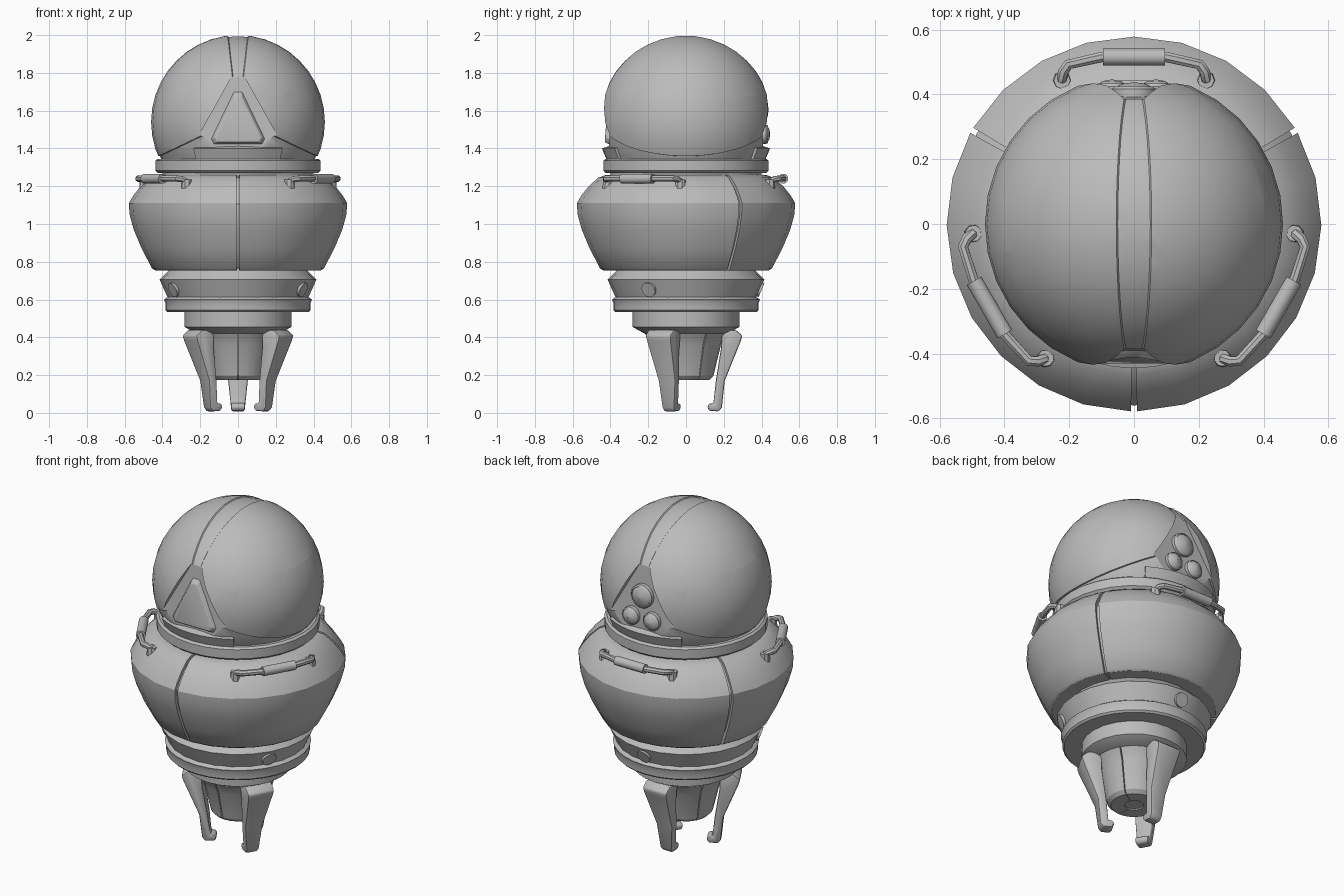
import bpy, bmesh, math
from mathutils import Vector, Matrix

if "Cube" in bpy.data.objects:
    bpy.data.objects.remove(bpy.data.objects["Cube"])

grey = bpy.data.materials.new("mid_grey")
grey.diffuse_color = (0.5, 0.5, 0.5, 1)
grey.use_nodes = True
grey.node_tree.nodes["Principled BSDF"].inputs["Base Color"].default_value = grey.diffuse_color
TRI = (90, 210, 330)      # directions of claws, handles and buttons
SEAMS = (-90, 30, 150)    # directions of the panel gaps


def finish(name, bm, angle=30, bevel=0, cutters=()):
    bmesh.ops.recalc_face_normals(bm, faces=bm.faces[:])
    me = bpy.data.meshes.new(name)
    bm.to_mesh(me)
    bm.free()
    ob = bpy.data.objects.new(name, me)
    bpy.context.collection.objects.link(ob)
    me.materials.append(grey)
    bpy.ops.object.select_all(action='DESELECT')
    ob.select_set(True)
    bpy.context.view_layer.objects.active = ob
    for c in cutters:
        m = ob.modifiers.new("cut", 'BOOLEAN')
        m.operation, m.object, m.solver = 'DIFFERENCE', c, 'EXACT'
        bpy.ops.object.modifier_apply(modifier=m.name)
    if bevel:
        m = ob.modifiers.new("bevel", 'BEVEL')
        m.width, m.segments, m.limit_method = bevel, 2, 'ANGLE'
        bpy.ops.object.modifier_apply(modifier=m.name)
    bpy.ops.object.shade_smooth_by_angle(angle=math.radians(angle))
    return ob


def revolve(name, prof, a0=0, a1=360, n=24, angle=30, bevel=0):
    """Spin a closed (radius, z) section between two angles."""
    bm = bmesh.new()
    full = a1 - a0 == 360
    rings = []
    for i in range(n if full else n + 1):
        a = math.radians(a0 + (a1 - a0) * i / n)
        rings.append([bm.verts.new((r * math.cos(a), r * math.sin(a), z)) for r, z in prof])
    k = len(prof)
    for i in range(n):
        p, q = rings[i], rings[(i + 1) % len(rings)]
        for j in range(k):
            bm.faces.new((p[j], q[j], q[(j + 1) % k], p[(j + 1) % k]))
    if not full:
        bm.faces.new(rings[0])
        bm.faces.new(rings[-1][::-1])
    return finish(name, bm, angle, bevel)


def loft(bm, a, b):
    """Close a solid between two matching outlines."""
    va, vb = [bm.verts.new(p) for p in a], [bm.verts.new(p) for p in b]
    bm.faces.new(va)
    bm.faces.new(vb[::-1])
    for i in range(len(va)):
        j = (i + 1) % len(va)
        bm.faces.new((va[i], vb[i], vb[j], va[j]))


def turn(bm, deg):
    bmesh.ops.rotate(bm, verts=bm.verts[:], matrix=Matrix.Rotation(math.radians(deg), 3, 'Z'))


def panel_y(z):
    return 0.385 + (1.78 - z) * 0.065


# Head: a sphere with a sunk top strip, a sunk base and a triangular recess front and back
outline = [(-.03, 1.785), (.03, 1.785), (.212, 1.46), (.17, 1.385), (-.17, 1.385), (-.212, 1.46)]
cutters = []
for s in (-1, 1):
    bm = bmesh.new()
    loft(bm, [(x, s * panel_y(z), z) for x, z in outline], [(x, s * .7, z) for x, z in outline])
    c = finish("recess_cutter", bm)
    c.hide_render = True
    c.hide_set(True)
    cutters.append(c)

bm = bmesh.new()
bmesh.ops.create_uvsphere(bm, u_segments=32, v_segments=20, radius=0.46)
bmesh.ops.translate(bm, verts=bm.verts[:], vec=(0, 0, 1.54))
for s in (-1, 1):
    for co, no in (((s * .03, 0, 1.78), (s, 0, -.114)), ((s * .21, 0, 1.46), (s * .476, 0, 1))):
        bmesh.ops.bisect_plane(bm, geom=bm.verts[:] + bm.edges[:] + bm.faces[:],
                               plane_co=co, plane_no=no, dist=1e-5)
strip, base = [], []
for f in bm.faces:
    c = f.calc_center_median()
    if c.z > 1.6 and abs(c.x) < .03 + (c.z - 1.78) * .114:
        strip.append(f)
    elif c.z < 1.46 - (abs(c.x) - .21) * .476 and c.z < 1.56:
        base.append(f)
bmesh.ops.inset_region(bm, faces=strip, thickness=.004, depth=-.006)
bmesh.ops.inset_region(bm, faces=base, thickness=.004, depth=-.008)
finish("head", bm, 25, cutters=cutters)

# Raised plate in the front recess
plate = [(-.022, 1.705), (.022, 1.705), (.145, 1.45), (.13, 1.42), (-.13, 1.42), (-.145, 1.45)]
bm = bmesh.new()
loft(bm, [(x, -panel_y(z) + .005, z) for x, z in plate],
     [(x * .85, -panel_y(z) - .022, 1.51 + (z - 1.51) * .85) for x, z in plate])
finish("front_plate", bm, 25, .004)

# Three domed lenses in the back recess
for x, z, r in ((0, 1.605, .068), (-.068, 1.475, .052), (.068, 1.475, .052)):
    ob = revolve("lens", [(0.001, -.02), (r, -.02), (r, .02), (r * .88, .028),
                          (r * .85, .024), (r * .55, .036), (0.001, .041)], n=20)
    ob.matrix_world = Matrix.Translation((x, panel_y(z), z)) @ Matrix.Rotation(-math.pi / 2, 4, 'X')

# Lips under the recesses, and the neck rings
for a in (-90, 90):
    revolve("neck_lip", [(.36, 1.33), (.418, 1.335), (.445, 1.40), (.40, 1.415), (.36, 1.40)],
            a - 32, a + 32, 8)
revolve("neck_ring", [(.30, 1.27), (.425, 1.27), (.438, 1.282), (.438, 1.335), (.425, 1.345), (.30, 1.345)], n=32)
revolve("neck", [(.25, 1.22), (.40, 1.22), (.40, 1.30), (.25, 1.30)], n=32)

# Body: three shell panels with gaps over a core
shell = [(.34, 1.262), (.43, 1.258), (.465, 1.245), (.515, 1.20), (.555, 1.15), (.578, 1.11), (.574, 1.05),
         (.552, .97), (.51, .87), (.455, .765), (.44, .755), (.34, .755)]
for a in SEAMS:
    revolve("body_panel", shell, a + .9, a + 119.1, 8)
core = [(r - .018 if r > .4 else r, 1.0 + (z - 1.0) * .96) for r, z in shell]
revolve("body_core", core)

# Waist band and rings
revolve("waist_band", [(.25, .78), (.345, .78), (.37, .75), (.415, .705), (.372, .61), (.25, .61)], n=24)
revolve("waist_ring", [(.25, .535), (.375, .535), (.385, .545), (.385, .585), (.392, .60), (.37, .615), (.25, .615)], n=32)

# Tapered tail: collar, three panels and a core
revolve("tail_collar", [(.05, .42), (.22, .42), (.283, .455), (.283, .55), (.05, .55)], n=24)
tail = [(.05, .45), (.235, .45), (.205, .40), (.185, .36), (.145, .195), (.125, .175), (.05, .175)]
for a in SEAMS:
    revolve("tail_panel", tail, a + .9, a + 119.1, 8)
revolve("tail_core", [(.001, .45), (.19, .45), (.17, .36), (.13, .2), (.11, .182), (.001, .182)], n=24)

claw = [(.19, .435), (.262, .44), (.298, .41), (.29, .38), (.205, .17), (.19, .03), (.175, .008),
        (.125, .01), (.112, .03), (.122, .05), (.145, .05), (.158, .17), (.185, .34)]
for a in TRI:
    # Curved claw, wider towards the top
    bm = bmesh.new()
    loft(bm, *[[(r, s * (.034 + .105 * z), z) for r, z in claw] for s in (-1, 1)])
    turn(bm, a)
    finish("claw", bm, 35, .009)

    # Round button on the waist band
    bm = bmesh.new()
    bmesh.ops.create_cone(bm, cap_ends=True, segments=16, radius1=.042, radius2=.040, depth=.05,
                          matrix=Matrix.Translation((.377, 0, .66)) @ Matrix.Rotation(math.radians(113), 4, 'Y'))
    turn(bm, a)
    finish("waist_button", bm)

    # Handle: bent tube, thicker grip and end bosses
    cu = bpy.data.curves.new("handle_tube", 'CURVE')
    cu.dimensions, cu.bevel_depth, cu.bevel_resolution = '3D', .017, 2
    path = [(.44, .222, 1.20), (.448, .222, 1.228), (.47, .218, 1.238), (.492, .203, 1.24), (.515, .10, 1.24)]
    path += [(x, -y, z) for x, y, z in path[::-1]]
    sp = cu.splines.new('POLY')
    sp.points.add(len(path) - 1)
    for p, co in zip(sp.points, path):
        p.co = (*co, 1)
    tmp = bpy.data.objects.new("handle_tube", cu)
    bpy.context.collection.objects.link(tmp)
    bm = bmesh.new()
    bm.from_mesh(tmp.to_mesh())
    tmp.to_mesh_clear()
    bpy.data.objects.remove(tmp)
    bmesh.ops.create_cone(bm, cap_ends=True, segments=16, radius1=.026, radius2=.026, depth=.19,
                          matrix=Matrix.Translation((.515, 0, 1.24)) @ Matrix.Rotation(math.pi / 2, 4, 'X'))
    for s in (-1, 1):
        bmesh.ops.create_cone(bm, cap_ends=True, segments=8, radius1=.03, radius2=.026, depth=.06,
                              matrix=Matrix.Translation((.443, s * .222, 1.205)))
    turn(bm, a)
    finish("handle", bm, 40)
